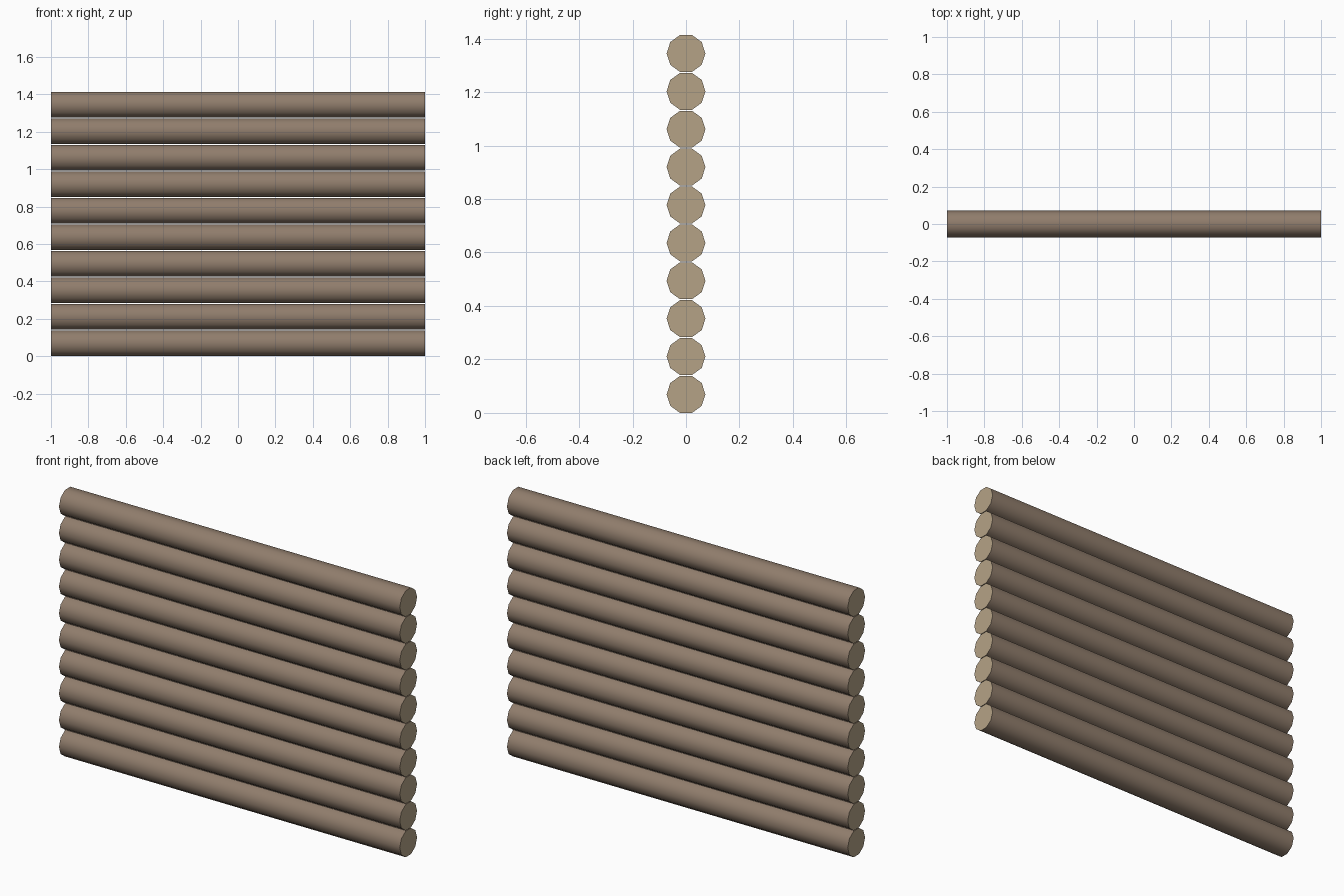
import bpy, bmesh, math

if "Cube" in bpy.data.objects:
    bpy.data.objects.remove(bpy.data.objects["Cube"])

SIDES, COUNT = 10, 10
RADIUS, LENGTH, PITCH = 0.0726, 2.0, 0.1417
HALF_H = RADIUS * math.sin(math.radians(72))  # centre to flat underside


def material(name, color):
    m = bpy.data.materials.new(name)
    m.diffuse_color = color
    m.use_nodes = True
    m.node_tree.nodes["Principled BSDF"].inputs["Base Color"].default_value = m.diffuse_color
    return m


bark = material("bark", (0.28, 0.205, 0.15, 1))
cut_wood = material("cut_wood", (0.46, 0.365, 0.24, 1))


def log_mesh():
    # Ten-sided log lying along x, flat face on top and bottom
    bm = bmesh.new()
    ring = []
    for i in range(SIDES):
        a = math.tau * i / SIDES
        ring.append(bm.verts.new((-LENGTH / 2, RADIUS * math.cos(a), RADIUS * math.sin(a))))
    face = bm.faces.new(ring)
    top = bmesh.ops.extrude_face_region(bm, geom=[face], use_keep_orig=True)
    moved = [v for v in top["geom"] if isinstance(v, bmesh.types.BMVert)]
    bmesh.ops.translate(bm, verts=moved, vec=(LENGTH, 0, 0))
    bmesh.ops.recalc_face_normals(bm, faces=bm.faces[:])

    # Smooth bark, flat sawn ends with a sharp rim
    for f in bm.faces:
        end = len(f.verts) > 4
        f.material_index = int(end)
        f.smooth = not end
        if end:
            for e in f.edges:
                e.smooth = False
    mesh = bpy.data.meshes.new("log")
    bm.to_mesh(mesh)
    bm.free()
    mesh.materials.append(bark)
    mesh.materials.append(cut_wood)
    return mesh


# Wall of stacked logs
mesh = log_mesh()
for i in range(COUNT):
    log = bpy.data.objects.new(f"wall_log_{i + 1}", mesh)
    log.location = (0, 0, HALF_H + i * PITCH)
    bpy.context.collection.objects.link(log)
